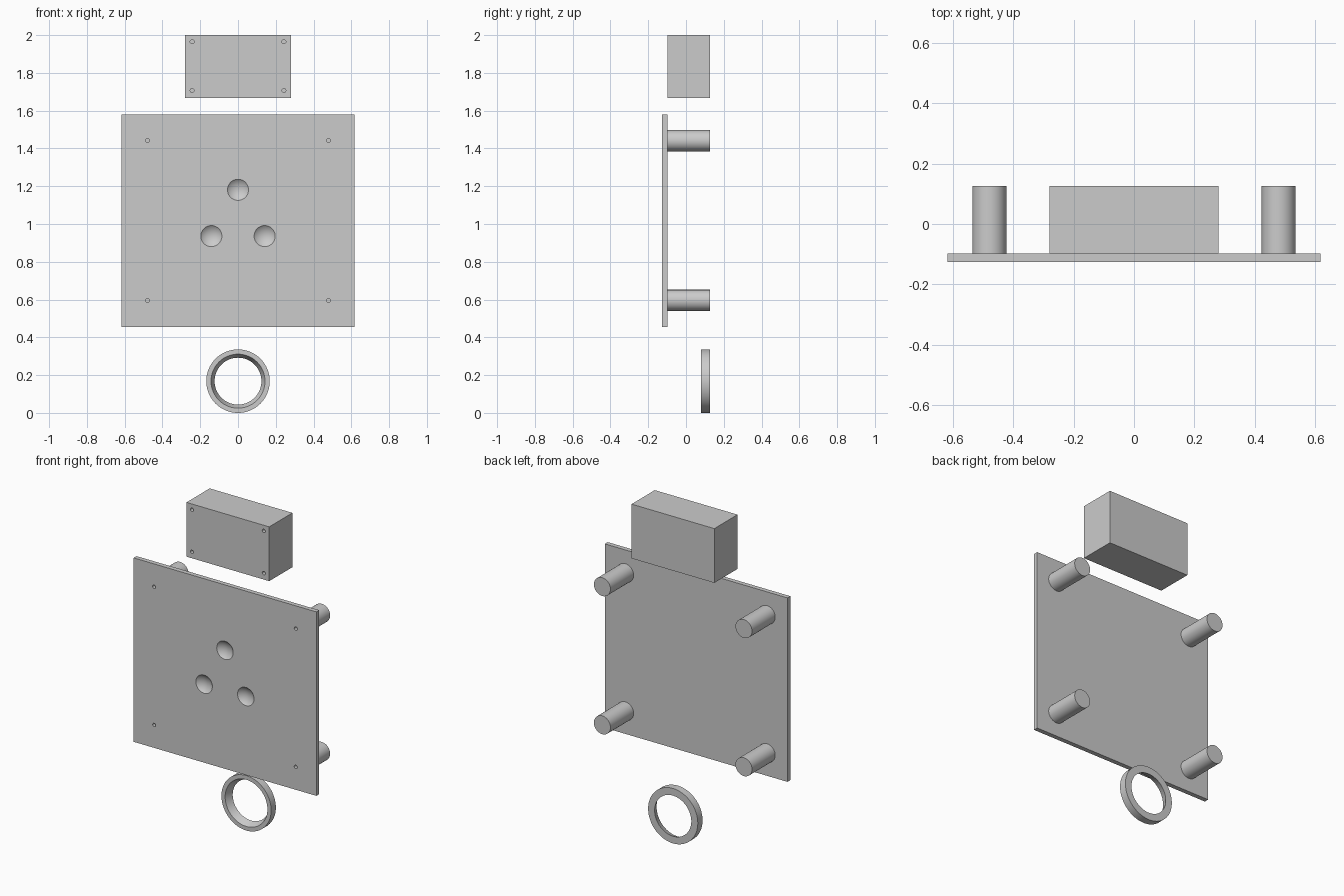
import bpy, bmesh
from math import pi, sin, cos
from mathutils import Vector, Matrix

if "Cube" in bpy.data.objects:
    bpy.data.objects.remove(bpy.data.objects["Cube"])

FRONT, SEAT, BACK = -0.126, -0.098, 0.126   # plate front, plate back, rear plane
HOLE_R = 0.0105


def revolve(bm, profile, x, z, steps=64, closed=False):
    """Spin (radius, y) points round a y-parallel axis through (x, z)."""
    vs = [bm.verts.new((x + r, y, z)) for r, y in profile]
    pairs = list(zip(vs, vs[1:])) + ([(vs[-1], vs[0])] if closed else [])
    es = [bm.edges.new(p) for p in pairs]
    bmesh.ops.spin(bm, geom=vs + es, cent=(x, 0, z), axis=(0, 1, 0),
                   angle=2 * pi, steps=steps)


def finish(name, bm):
    bmesh.ops.remove_doubles(bm, verts=bm.verts, dist=1e-5)
    bmesh.ops.recalc_face_normals(bm, faces=bm.faces)
    me = bpy.data.meshes.new(name)
    bm.to_mesh(me)
    bm.free()
    ob = bpy.data.objects.new(name, me)
    bpy.context.collection.objects.link(ob)
    return ob


def smooth(ob):
    bpy.ops.object.select_all(action='DESELECT')
    ob.select_set(True)
    bpy.context.view_layer.objects.active = ob
    bpy.ops.object.shade_smooth_by_angle(angle=pi / 6)


def block(name, x, y0, y1, z0, z1):
    bm = bmesh.new()
    size = Vector((2 * x, y1 - y0, z1 - z0))
    mid = Vector((0, (y0 + y1) / 2, (z0 + z1) / 2))
    bmesh.ops.create_cube(bm, size=1, matrix=Matrix.Translation(mid) @ Matrix.Diagonal(size).to_4x4())
    return finish(name, bm)


def carve(ob, cutter):
    mod = ob.modifiers.new("carve", 'BOOLEAN')
    mod.operation, mod.solver, mod.object = 'DIFFERENCE', 'EXACT', cutter
    bpy.context.view_layer.objects.active = ob
    bpy.ops.object.modifier_apply(modifier=mod.name)
    bpy.data.objects.remove(cutter)
    smooth(ob)


def add_drill(bm, x, z, y0, y1):
    revolve(bm, [(0, y0), (HOLE_R, y0), (HOLE_R, y1), (0, y1)], x, z, 24)


posts = [(sx * 0.479, z) for sx in (-1, 1) for z in (0.596, 1.441)]

# Base plate with four screw holes and three ball dimples
plate = block("base_plate", 0.618, FRONT, SEAT, 0.456, 1.581)
bm = bmesh.new()
for x, z in posts:
    add_drill(bm, x, z, FRONT - 0.02, SEAT + 0.02)
R, depth = 0.082, 0.022
ball_y = FRONT + depth - R
arc = [(R * sin(pi * i / 40), ball_y - R * cos(pi * i / 40)) for i in range(41)]
for x, z in ((0, 1.181), (-0.141, 0.936), (0.141, 0.936)):
    revolve(bm, arc, x, z, 48)
carve(plate, finish("plate_cutter", bm))

# Standoff posts with blind screw holes
for x, z in posts:
    bm = bmesh.new()
    revolve(bm, [(0, 0.0), (HOLE_R, 0.0), (HOLE_R, SEAT), (0.056, SEAT),
                 (0.056, BACK), (0, BACK)], x, z)
    smooth(finish("standoff_post", bm))

# Solid box with four blind screw holes
box = block("box", 0.28, SEAT, BACK, 1.668, 2.0)
bm = bmesh.new()
for x in (-0.243, 0.243):
    for z in (1.707, 1.965):
        add_drill(bm, x, z, SEAT - 0.02, 0.0)
carve(box, finish("box_cutter", bm))

# Ring with tapered bore
bm = bmesh.new()
revolve(bm, [(0.168, 0.08), (0.168, BACK), (0.124, BACK), (0.143, 0.08)],
        0, 0.168, 96, closed=True)
smooth(finish("tapered_ring", bm))
